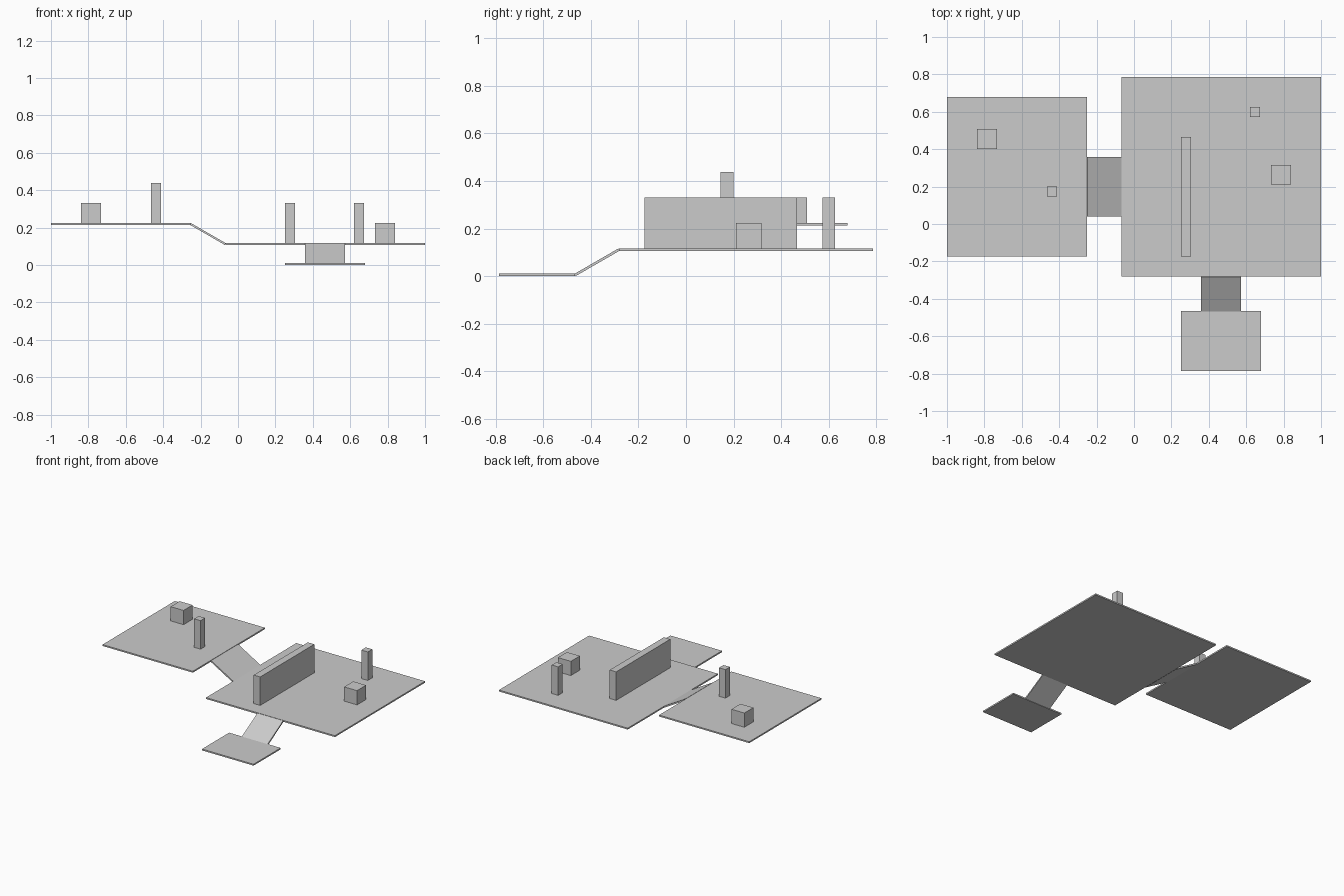
import bpy, math

if "Cube" in bpy.data.objects:
    bpy.data.objects.remove(bpy.data.objects["Cube"])

GAP = math.sqrt(3)              # horizontal run of a 2-unit ramp at 30 degrees
U = 2 / (17 + GAP)              # grid unit
T = 0.1                         # slab thickness in grid units
X0, Y0 = -(17 + GAP) / 2, -(13 + GAP) / 2   # lower-left corner of the layout


def box(name, center, size, rot=(0, 0, 0)):
    """Box given in grid units."""
    bpy.ops.mesh.primitive_cube_add(size=1, location=[c * U for c in center], rotation=rot)
    ob = bpy.context.object
    ob.name = name
    ob.scale = [s * U for s in size]
    bpy.ops.object.transform_apply(location=False, rotation=False, scale=True)
    return ob


def prop(name, x, y, base, size):
    """Box standing on a platform whose top is at height base."""
    box(name, (x, y, base + size[2] / 2), size)


LOW, MID, HIGH = T, 1 + T, 2 + T            # platform top heights
mx, my = X0 + 12 + GAP, Y0 + 8 + GAP        # main platform centre
hx, hy = X0 + 3.5, my                       # high platform centre
lx = mx                                     # low platform centre

# Platforms
box("main_platform", (mx, my, MID - T / 2), (10, 10, T))
box("high_platform", (hx, hy, HIGH - T / 2), (7, 8, T))
box("low_platform", (lx, Y0 + 1.5, LOW - T / 2), (4, 3, T))

# Ramps joining the platforms
tilt = math.radians(30)
box("side_ramp", (X0 + 7 + GAP / 2, my - 0.5, 1.5 + T / 2), (2, 3, T), (0, tilt, 0))
box("front_ramp", (mx, Y0 + 3 + GAP / 2, 0.5 + T / 2), (2, 2, T), (tilt, 0, 0))

# Obstacles on the main platform
prop("wall", mx - 1.75, my - 1, MID, (0.5, 6, 2))
prop("main_pillar", mx + 1.7, my + 3.25, MID, (0.5, 0.5, 2))
prop("main_crate", mx + 3.0, my + 0.1, MID, (1, 1, 1))

# Obstacles on the high platform
prop("high_pillar", hx + 1.75, hy - 0.75, HIGH, (0.5, 0.5, 2))
prop("high_crate", hx - 1.5, hy + 1.9, HIGH, (1, 1, 1))
